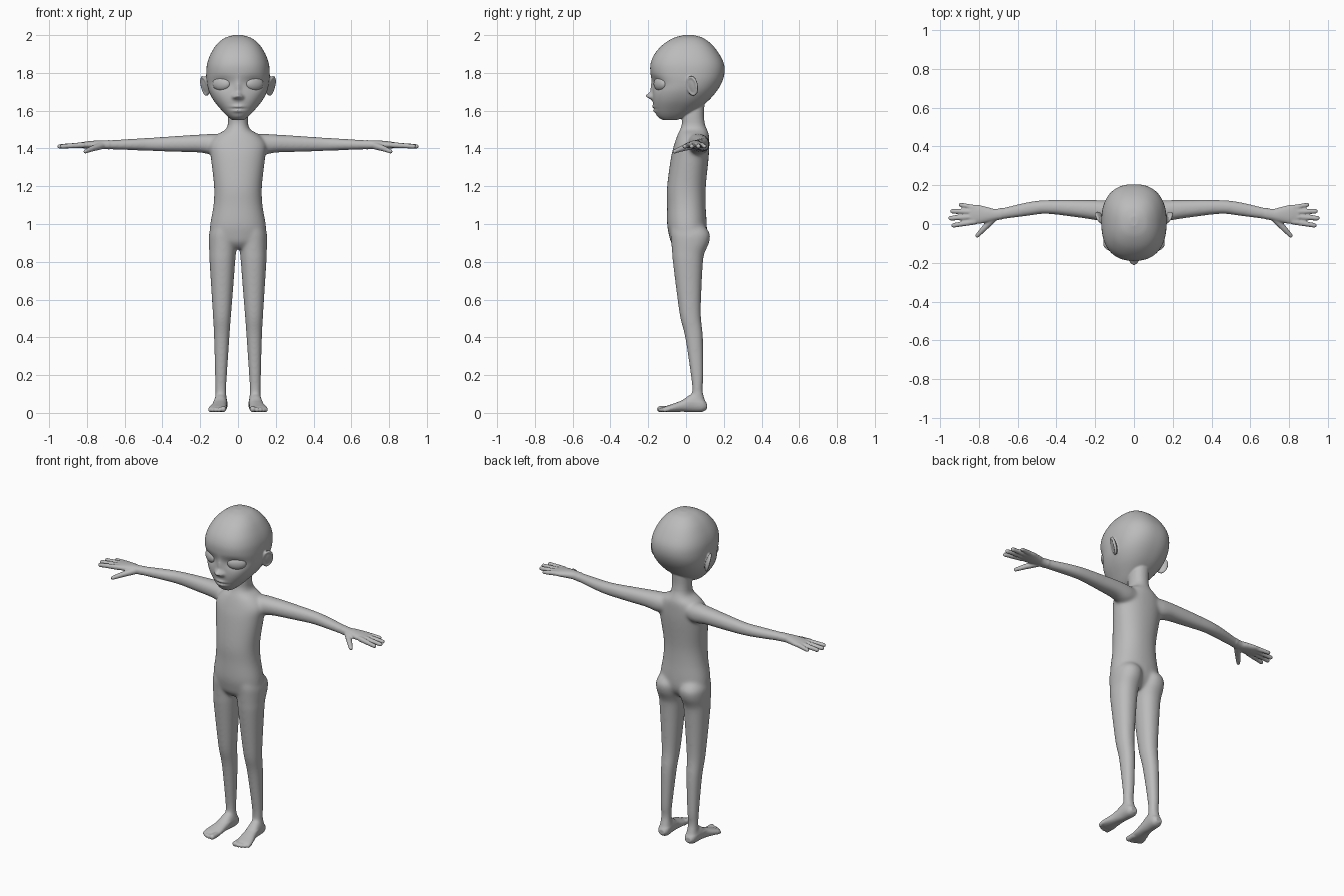
import bpy, bmesh
from math import cos, sin, pi, exp, radians
from mathutils import Vector, Matrix

cube = bpy.data.objects.get("Cube")
if cube:
    bpy.data.objects.remove(cube, do_unlink=True)

# One plain grey for the whole mannequin
grey = bpy.data.materials.new("plain_grey")
grey.use_nodes = True
grey.diffuse_color = (.5, .5, .5, 1)
grey.node_tree.nodes["Principled BSDF"].inputs["Base Color"].default_value = grey.diffuse_color


def spline(rows, steps):
    """Refine a list of section rows with a smooth curve through them."""
    result = []
    last = len(rows) - 1
    for i in range(last):
        before, start = rows[max(i - 1, 0)], rows[i]
        end, after = rows[i + 1], rows[min(i + 2, last)]
        for k in range(steps):
            t = k / steps
            result.append([
                b + t * ((c - a) + t * ((2 * a - 5 * b + 4 * c - d) + t * (3 * b - a - 3 * c + d))) / 2
                for a, b, c, d in zip(before, start, end, after)])
    return result + [rows[last]]


def signed_power(value, power):
    return abs(value) ** power * (1 if value > 0 else -1)


def loft(bm, rows, axis, side=1, segments=32, steps=4, squareness=2.2):
    """Closed loft; a row is (station, centre, half width, low edge, high edge)."""
    place = {"X": lambda t, a, b: (t * side, a, b),
             "Y": lambda t, a, b: (a * side, t, b),
             "Z": lambda t, a, b: (a * side, b, t)}[axis]
    rings = []
    for station, centre, half, low, high in spline(rows, steps):
        ring = []
        for k in range(segments):
            angle = 2 * pi * k / segments
            a = centre + half * signed_power(cos(angle), 2 / squareness)
            b = (low + high) / 2 + (high - low) / 2 * signed_power(sin(angle), 2 / squareness)
            ring.append(bm.verts.new(place(station, a, b)))
        rings.append(ring)
    for lower, upper in zip(rings, rings[1:]):
        for k in range(segments):
            n = (k + 1) % segments
            bm.faces.new((lower[k], lower[n], upper[n], upper[k]))
    bm.faces.new(rings[0])
    bm.faces.new(rings[-1])
    return [v for ring in rings for v in ring]


def ball(bm, matrix, segments=16):
    bmesh.ops.create_uvsphere(bm, u_segments=segments, v_segments=segments, radius=1, matrix=matrix)


def rod(bm, start, end, r_start, r_end, side=1):
    """Round-ended tapered rod."""
    p, q = (Vector((v[0] * side, v[1], v[2])) for v in (start, end))
    turn = (q - p).to_track_quat("Z", "Y").to_matrix().to_4x4()
    bmesh.ops.create_cone(bm, cap_ends=True, segments=16, radius1=r_start, radius2=r_end,
                          depth=(q - p).length, matrix=Matrix.Translation((p + q) / 2) @ turn)
    for point, radius in ((p, r_start), (q, r_end)):
        ball(bm, Matrix.Translation(point) @ Matrix.Scale(radius, 4))


def finish(bm, name):
    bmesh.ops.recalc_face_normals(bm, faces=bm.faces)
    mesh = bpy.data.meshes.new(name)
    bm.to_mesh(mesh)
    bm.free()
    for face in mesh.polygons:
        face.use_smooth = True
    obj = bpy.data.objects.new(name, mesh)
    bpy.context.collection.objects.link(obj)
    mesh.materials.append(grey)
    return obj


body = bmesh.new()

# Neck and torso: height, half width, front, back
torso = [(1.66, .05, 0, .1), (1.58, .052, -.02, .095), (1.53, .054, -.022, .1),
         (1.5, .066, -.032, .112), (1.47, .115, -.046, .122), (1.42, .15, -.063, .123),
         (1.35, .144, -.08, .12), (1.2, .127, -.1, .105), (1.1, .13, -.1, .104),
         (1, .147, -.1, .11), (.94, .148, -.09, .108), (.9, .12, -.078, .09), (.87, .06, -.05, .06)]
loft(body, [(z, 0, w, f, b) for z, w, f, b in torso], "Z")

# Head: height, half width, front, back
head = [(2, .02, -.01, .04), (1.985, .07, -.065, .09), (1.95, .113, -.122, .137),
        (1.9, .145, -.166, .176), (1.85, .163, -.187, .2), (1.8, .168, -.188, .204),
        (1.75, .165, -.178, .19), (1.7, .153, -.177, .16), (1.65, .126, -.175, .115),
        (1.6, .085, -.164, .05), (1.57, .056, -.147, 0), (1.55, .03, -.12, -.05)]
skull = loft(body, [(z, 0, w, f, b) for z, w, f, b in head], "Z",
             segments=128, steps=10, squareness=2.4)

# Face relief: x, height, x spread, z spread, amount outwards
relief = [(0, 1.678, .018, .016, .034), (0, 1.72, .014, .04, .012),   # nose
          (.02, 1.672, .011, .011, .014),                            # nostrils
          (.088, 1.742, .05, .035, -.016),                           # eye sockets
          (0, 1.621, .03, .008, .011), (0, 1.599, .028, .009, .011), # lips
          (0, 1.61, .042, .004, -.007), (0, 1.565, .03, .02, .005)]  # mouth, chin
for v in skull:
    if v.co.y < -.05:
        v.co.y -= sum(d * exp(-((abs(v.co.x) - x) / sx) ** 2 - ((v.co.z - z) / sz) ** 2)
                      for x, z, sx, sz, d in relief)

# Limb sections: station, centre, half width, low edge, high edge
arm = [(.05, .06, .05, 1.39, 1.465), (.12, .064, .057, 1.365, 1.477), (.2, .072, .052, 1.378, 1.474),
       (.3, .08, .045, 1.381, 1.468), (.45, .088, .036, 1.386, 1.458), (.55, .077, .036, 1.39, 1.452),
       (.7, .05, .029, 1.396, 1.443), (.75, .048, .038, 1.398, 1.442),
       (.81, .05, .05, 1.4, 1.436), (.85, .05, .045, 1.405, 1.429)]
leg = [(1, .07, .06, -.08, .09), (.95, .078, .075, -.082, .126), (.9, .08, .075, -.078, .122),
       (.85, .081, .071, -.074, .1), (.8, .0825, .068, -.07, .09), (.6, .084, .054, -.045, .08),
       (.5, .085, .047, -.03, .08), (.4, .086, .041, -.005, .09), (.2, .09, .032, .025, .093),
       (.12, .091, .029, .033, .088), (.07, .09, .031, .03, .1), (.03, .09, .028, .03, .1)]
foot = [(.11, .09, .02, .02, .05), (.085, .09, .034, .005, .08), (.03, .093, .036, .004, .1),
        (-.02, .098, .038, .006, .068), (-.07, .106, .046, .004, .048),
        (-.105, .111, .047, .004, .036), (-.122, .111, .04, .008, .028)]

# Finger base y, tip x, tip y, radius
fingers = [(.012, .93, -.007, .012), (.037, .945, .03, .012), (.062, .935, .066, .012), (.084, .893, .099, .011)]
# Toe x, tip y, radius
toes = [(.078, -.138, .016), (.1, -.138, .012), (.118, -.132, .012), (.134, -.123, .011), (.147, -.112, .011)]

for side in (1, -1):
    loft(body, arm, "X", side)
    loft(body, leg, "Z", side)
    loft(body, foot, "Y", side)
    for base_y, tip_x, tip_y, radius in fingers:
        rod(body, (.82, base_y, 1.418), (tip_x, tip_y, 1.411), radius + .003, radius, side)
    # Thumb in two joints
    rod(body, (.72, .035, 1.416), (.775, -.025, 1.398), .02, .015, side)
    rod(body, (.775, -.025, 1.398), (.808, -.06, 1.384), .015, .011, side)
    for x, tip_y, radius in toes:
        rod(body, (x, -.09, .02), (x, tip_y, radius + .004), radius, radius, side)
    # Ear: thin disc with a raised rim
    ear = (Matrix.Translation((.173 * side, .035, 1.732))
           @ Matrix.Rotation(radians(-32 * side), 4, "Z") @ Matrix.Rotation(radians(14 * side), 4, "Y"))
    ball(body, ear @ Matrix.Diagonal((.011, .03, .05, 1)))
    rim = [ear @ Vector((.004 * side, .028 * cos(a * pi / 8), .048 * sin(a * pi / 8))) for a in range(17)]
    for p, q in zip(rim, rim[1:]):
        rod(body, p, q, .0075, .0075)

# Fuse all parts into one skin
figure = finish(body, "body")
remesh = figure.modifiers.new("fuse", "REMESH")
remesh.mode = "VOXEL"
remesh.voxel_size = .005
remesh.use_smooth_shade = True
smooth = figure.modifiers.new("soften", "SMOOTH")
smooth.iterations = 3
graph = bpy.context.evaluated_depsgraph_get()
fused = bpy.data.meshes.new_from_object(figure.evaluated_get(graph))
figure.modifiers.clear()

# Blend the joints of the trunk and limbs, leaving hands, feet and face crisp
skin = bmesh.new()
skin.from_mesh(fused)
soft = [v for v in skin.verts if abs(v.co.x) < .68 and .06 < v.co.z < 1.54]
for _ in range(25):
    bmesh.ops.smooth_vert(skin, verts=soft, factor=.5, use_axis_x=True, use_axis_y=True, use_axis_z=True)
bpy.data.objects.remove(figure, do_unlink=True)
finish(skin, "body")

# Eyeballs
for side, name in ((1, "left_eye"), (-1, "right_eye")):
    eye = bmesh.new()
    ball(eye, Matrix.Translation((.088 * side, -.137, 1.742))
         @ Matrix.Rotation(radians(31 * side), 4, "Z") @ Matrix.Diagonal((.053, .024, .036, 1)), 32)
    finish(eye, name)
